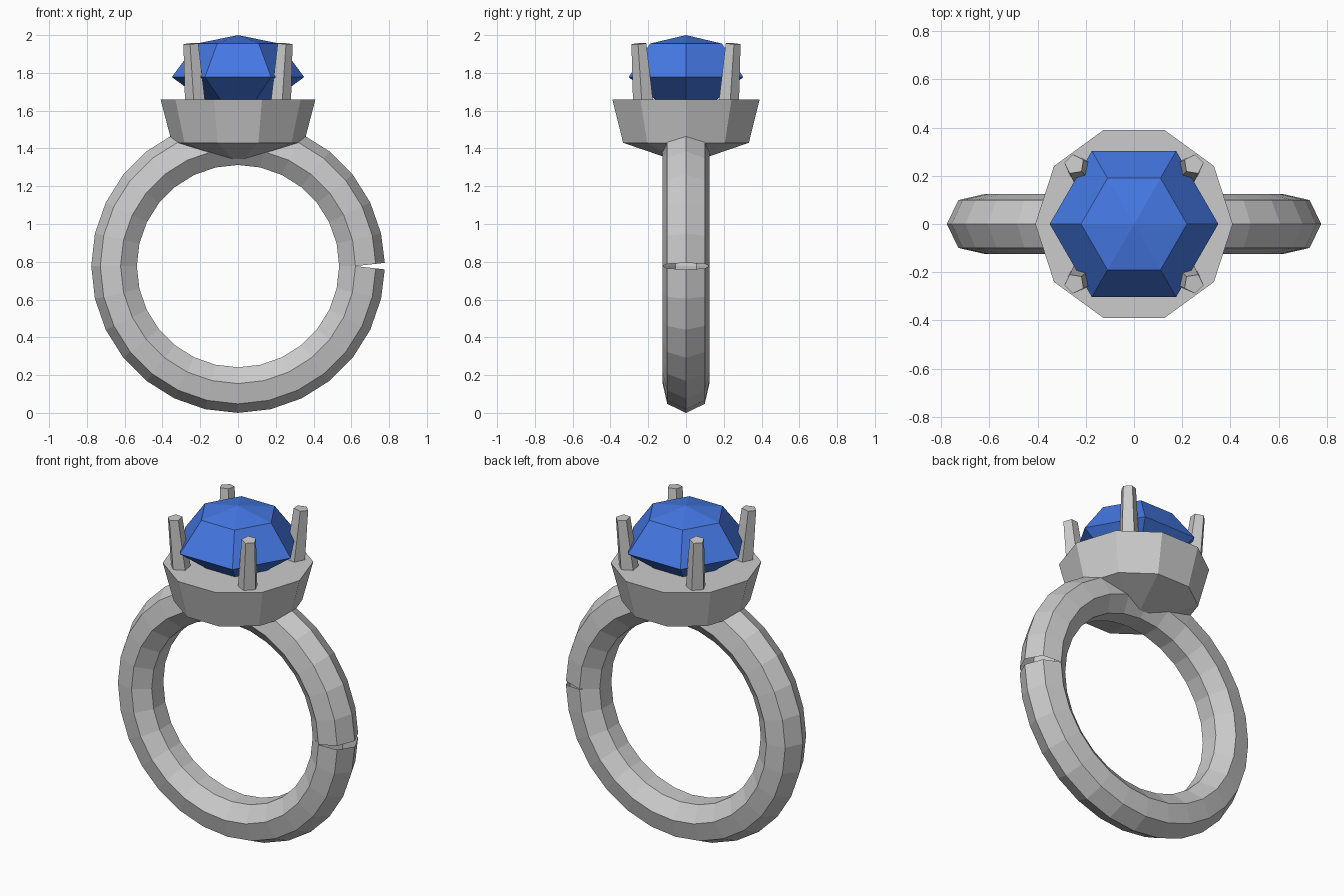
import bpy, bmesh, math
from mathutils import Vector, Matrix

if "Cube" in bpy.data.objects:
    bpy.data.objects.remove(bpy.data.objects["Cube"])


def finish(name, bm, mat=None):
    bmesh.ops.recalc_face_normals(bm, faces=bm.faces)
    me = bpy.data.meshes.new(name)
    bm.to_mesh(me)
    bm.free()
    ob = bpy.data.objects.new(name, me)
    bpy.context.collection.objects.link(ob)
    if mat:
        me.materials.append(mat)
    return ob


def lathe(name, profile, sides, mat=None):
    """Faceted solid from (radius, z) rings; radius 0 makes a point."""
    bm = bmesh.new()
    rings = []
    for r, z in profile:
        n = sides if r > 0 else 1
        rings.append([bm.verts.new((r * math.cos(math.tau * i / sides),
                                    r * math.sin(math.tau * i / sides), z))
                      for i in range(n)])
    for a, b in zip(rings, rings[1:]):
        for i in range(sides):
            j = (i + 1) % sides
            quad = [a[i % len(a)], a[j % len(a)], b[j % len(b)], b[i % len(b)]]
            bm.faces.new(list(dict.fromkeys(quad)))
    for ring in (rings[0], rings[-1]):
        if len(ring) > 1:
            bm.faces.new(ring)
    return finish(name, bm, mat)


# Band: seven-sided torus with a thin wedge-shaped split on the right
MAJOR, MINOR, CZ, STEPS, SIDES = 0.65, 0.127, 0.777, 28, 7
bm = bmesh.new()
rings = []
for i in range(STEPS + 1):
    a = math.tau * i / STEPS
    ring = []
    for k in range(SIDES):
        t = math.tau * k / SIDES
        r = MAJOR + MINOR * math.cos(t)
        gap = 0.0
        if i in (0, STEPS):
            gap = max(0.0, r - 0.62) * 0.11 * (1 if i == 0 else -1)
        ring.append(bm.verts.new((r * math.cos(a), MINOR * math.sin(t),
                                  CZ + r * math.sin(a) + gap)))
    rings.append(ring)
for a, b in zip(rings, rings[1:]):
    for k in range(SIDES):
        m = (k + 1) % SIDES
        bm.faces.new((a[k], a[m], b[m], b[k]))
finish("band", bm)

# Setting: ten-sided cup with a shallow pointed underside
lathe("setting", [(0, 1.316), (0.35, 1.43), (0.41, 1.66)], 10)

# Gem: six-sided cut stone with a shallow crown
blue = bpy.data.materials.new("blue_stone")
blue.diffuse_color = (0.06, 0.19, 0.78, 1)
blue.use_nodes = True
blue.node_tree.nodes["Principled BSDF"].inputs["Base Color"].default_value = blue.diffuse_color
lathe("gem", [(0, 1.52), (0.35, 1.778), (0.22, 1.955), (0, 2.0)], 6, blue)

# Prongs: four tapered five-sided claws leaning outward
for k in range(4):
    ang = math.radians(45 + 90 * k)
    out = Vector((math.cos(ang), math.sin(ang), 0))
    low = out * 0.315 + Vector((0, 0, 1.62))
    top = out * 0.35 + Vector((0, 0, 1.955))
    axis = top - low
    rot = axis.to_track_quat('Z', 'Y').to_matrix().to_4x4()
    bm = bmesh.new()
    bmesh.ops.create_cone(bm, cap_ends=True, segments=5, radius1=0.058,
                          radius2=0.042, depth=axis.length,
                          matrix=Matrix.Translation((low + top) / 2) @ rot)
    finish(f"prong_{k + 1}", bm)
